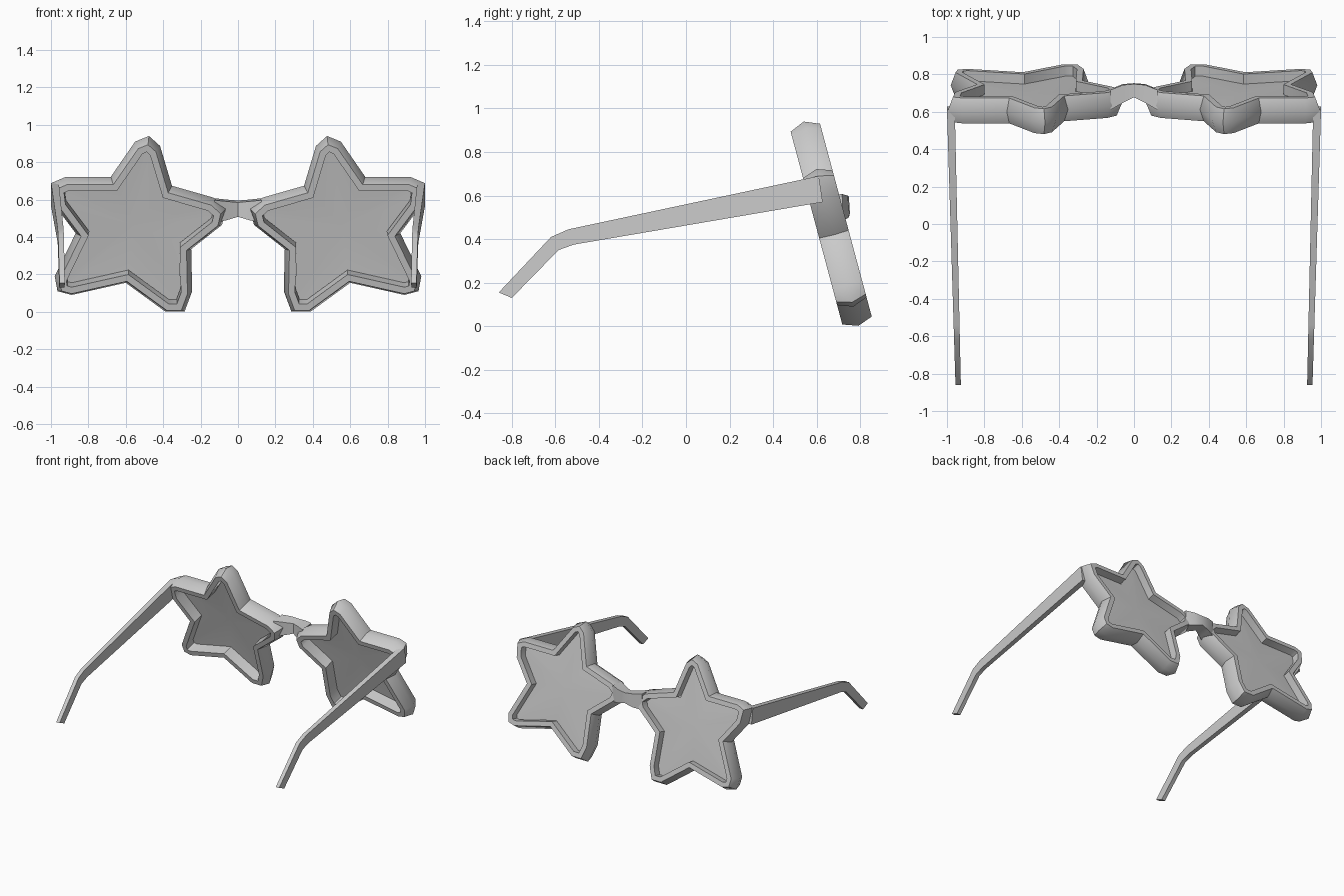
import bpy, bmesh, math
from mathutils import Vector

if "Cube" in bpy.data.objects:
    bpy.data.objects.remove(bpy.data.objects["Cube"])

TILT = math.radians(15)
THICK = 0.14
S, C = math.sin(TILT), math.cos(TILT)


def place(x, v, w):
    """Point in the tilted frame plane (v up, w towards the outer face) to world."""
    return Vector((x, 0.72 - S * v + C * w, C * v + S * w))


def inset(pts, d):
    """Shrink a clockwise outline by d with mitred corners."""
    out = []
    for i, p in enumerate(pts):
        a = (p - pts[i - 1]).normalized()
        b = (pts[(i + 1) % len(pts)] - p).normalized()
        na, nb = Vector((a.y, -a.x)), Vector((b.y, -b.x))
        out.append(p + (na + nb) * d / (1 + na.dot(nb)))
    return out


def loft(bm, loops, closed=False):
    rings = [[bm.verts.new(p) for p in loop] for loop in loops]
    pairs = list(zip(rings, rings[1:]))
    if closed:
        pairs.append((rings[-1], rings[0]))
    else:
        bm.faces.new(rings[0])
        bm.faces.new(rings[-1])
    for r, s in pairs:
        n = len(r)
        for i in range(n):
            j = (i + 1) % n
            bm.faces.new((r[i], r[j], s[j], s[i]))


def finish(bm, name, mirror=True, angle=45):
    bmesh.ops.recalc_face_normals(bm, faces=bm.faces)
    me = bpy.data.meshes.new(name)
    bm.to_mesh(me)
    bm.free()
    me.shade_smooth()
    me.set_sharp_from_angle(angle=math.radians(angle))
    ob = bpy.data.objects.new(name, me)
    bpy.context.collection.objects.link(ob)
    if mirror:
        mod = ob.modifiers.new("mirror", 'MIRROR')
        mod.use_mirror_merge = False
    return ob


# star outline (x, z): each arm has a blunt three-point tip, then a notch
STAR = [(.417, .887), (.476, .94), (.55, .91), (.68, .722),
        (.92, .722), (.995, .69), (.98, .57), (.868, .42),
        (.98, .19), (.965, .11), (.89, .09), (.60, .155),
        (.39, .002), (.285, .002), (.245, .11), (.25, .335),
        (.085, .465), (.065, .55), (.13, .61), (.353, .674)]
outline = [Vector((x, (z - S * THICK / 2) / C)) for x, z in STAR]

# star rims
edge, hole = inset(outline, 0.025), inset(outline, 0.06)
section = [(edge, 0), (outline, THICK / 2), (edge, THICK), (hole, THICK), (hole, 0)]
bm = bmesh.new()
loft(bm, [[place(p.x, p.y, w) for p in loop] for loop, w in section], closed=True)
finish(bm, "star_rim")

# lenses: gently domed fans
bm = bmesh.new()
ring = [bm.verts.new(place(p.x, p.y, 0.085)) for p in inset(outline, 0.062)]
mid = bm.verts.new(place(0.555, 0.455, 0.095))
for i, a in enumerate(ring):
    bm.faces.new((mid, a, ring[i - 1]))
finish(bm, "lens")

# bridge: (x, back y, front y, bottom z, top z)
half = [(.0, .677, .753, .508, .595), (.06, .648, .748, .49, .60), (.125, .61, .722, .475, .607)]
bm = bmesh.new()
loft(bm, [[(s * x, y0, z0), (s * x, y1, z0 + .01), (s * x, y1 - .005, z1), (s * x, y0, z1 - .01)]
          for s, x, y0, y1, z0, z1 in
          [(-1, *h) for h in half[::-1]] + [(1, *h) for h in half[1:]]])
finish(bm, "bridge", mirror=False)

# temples: side profile (y, z) tapering inward towards the ear hooks
profile = [(.61, .69), (-.54, .445), (-.62, .41), (-.86, .155),
           (-.80, .13), (-.585, .35), (-.515, .375), (.628, .57)]
bm = bmesh.new()
loft(bm, [[(x0 + k * (y - .61), y, z) for y, z in profile]
          for x0, k in ((1.0, .031), (.958, .022))])
finish(bm, "temple", angle=30)
